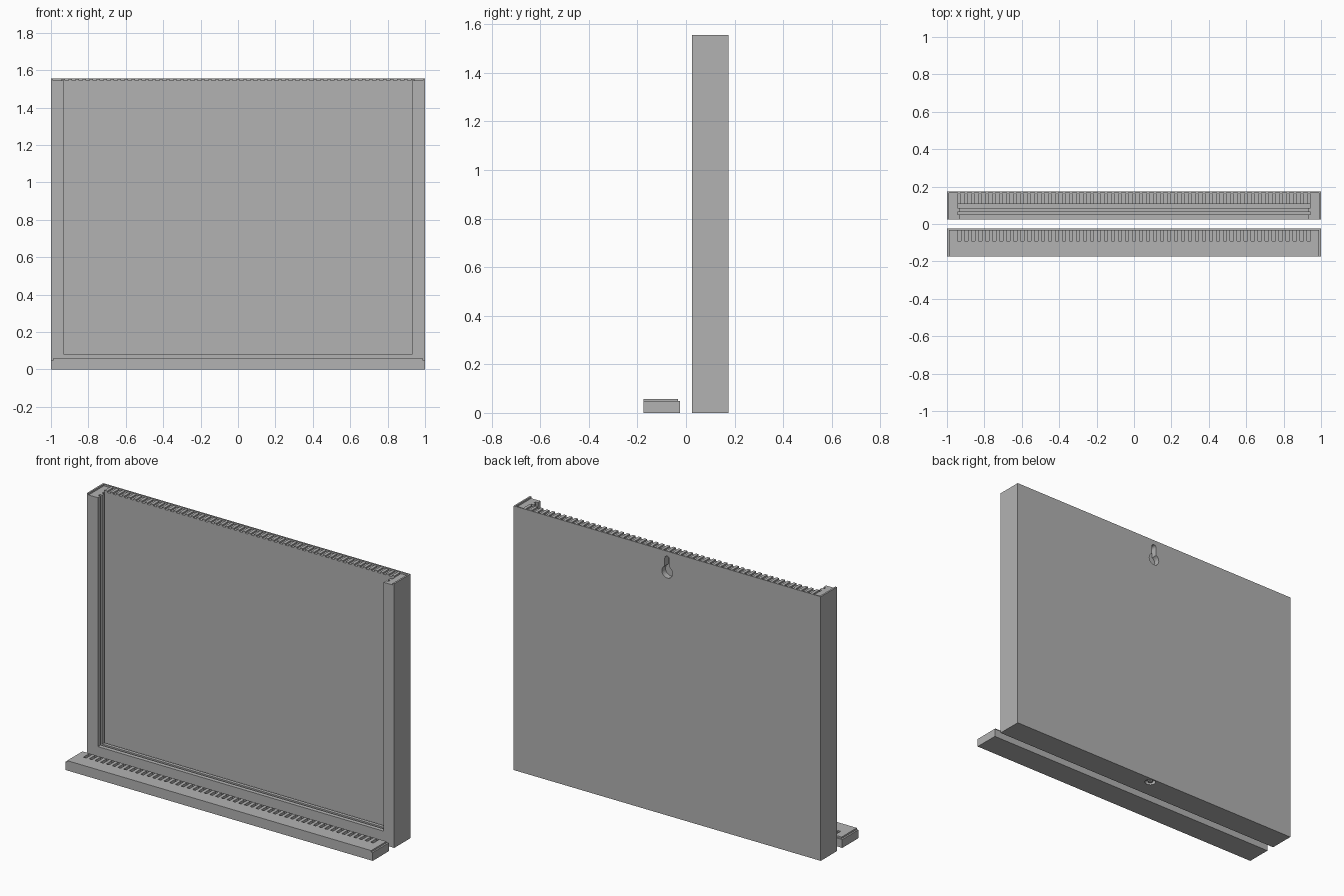
import bpy, bmesh
from math import pi, cos, sin

cube = bpy.data.objects.get("Cube")
if cube:
    bpy.data.objects.remove(cube, do_unlink=True)

grey = bpy.data.materials.new("grey_plastic")
grey.use_nodes = True
tone = (0.448, 0.448, 0.448, 1)
grey.diffuse_color = tone
grey.node_tree.nodes["Principled BSDF"].inputs["Base Color"].default_value = tone


def make_object(name, bm):
    bmesh.ops.recalc_face_normals(bm, faces=bm.faces)
    mesh = bpy.data.meshes.new(name)
    bm.to_mesh(mesh)
    bm.free()
    mesh.materials.append(grey)
    obj = bpy.data.objects.new(name, mesh)
    bpy.context.collection.objects.link(obj)
    return obj


def add_box(bm, x, y, z):
    for v in bmesh.ops.create_cube(bm, size=1)["verts"]:
        v.co = [lo + (c + 0.5) * (hi - lo) for c, (lo, hi) in zip(v.co, (x, y, z))]


def box(name, x, y, z):
    bm = bmesh.new()
    add_box(bm, x, y, z)
    return make_object(name, bm)


def add_prism(bm, outline, depth):
    """Extrude a closed outline of points along the depth vector."""
    face = bm.faces.new([bm.verts.new(p) for p in outline])
    new = bmesh.ops.extrude_face_region(bm, geom=[face])["geom"]
    bmesh.ops.translate(bm, vec=depth,
                        verts=[g for g in new if isinstance(g, bmesh.types.BMVert)])
    bm.faces.ensure_lookup_table()
    if not face.is_valid or len(face.link_loops if hasattr(face, "link_loops") else []) == 0:
        return


def prism(name, outline, depth):
    bm = bmesh.new()
    add_prism(bm, outline, depth)
    return make_object(name, bm)


def cut(target, cutter):
    mod = target.modifiers.new("cut", "BOOLEAN")
    mod.operation = "DIFFERENCE"
    mod.solver = "EXACT"
    mod.object = cutter
    cutter.hide_render = True
    with bpy.context.temp_override(object=target, active_object=target,
                                   selected_objects=[target]):
        bpy.ops.object.modifier_apply(modifier=mod.name)
    bpy.data.objects.remove(cutter, do_unlink=True)


HEIGHT, RIM_BASE = 1.555, 1.545
ABOVE = HEIGHT + 0.1
PITCH, COUNT = 0.0374, 51
SPOTS = [(i - (COUNT - 1) / 2) * PITCH for i in range(COUNT)]

# Case: open front, raised rim at the sides and back, two panel grooves
case = box("case", (-1, 1), (0.025, 0.175), (0, HEIGHT))
cut(case, box("rim_cutter", (-0.99, 0.99), (0, 0.167), (RIM_BASE, ABOVE)))
cut(case, box("opening_cutter", (-0.93, 0.93), (0, 0.108), (0.08, ABOVE)))
for near, far in ((0.05, 0.065), (0.085, 0.108)):
    cut(case, box("groove_cutter", (-0.945, 0.945), (near, far), (0.065, ABOVE)))

# Keyhole hanger in the back: round hole with a narrow slot above it
R, HALF, HOLE_Z = 0.035, 0.016, 1.432
arc = [pi * (0.65 + 1.7 * i / 24) for i in range(25)]
keyhole = [(R * cos(a), 0.14, HOLE_Z + R * sin(a)) for a in arc]
keyhole += [(HALF * cos(a), 0.14, 1.51 + HALF * sin(a))
            for a in [pi * i / 10 for i in range(11)]]
cut(case, prism("keyhole_cutter", keyhole, (0, 0.1, 0)))

# Round recess with a boss under the case
circle = [(cos(2 * pi * i / 24), sin(2 * pi * i / 24)) for i in range(24)]
cut(case, prism("recess_cutter", [(0.03 * c, 0.142 + 0.03 * s, -0.05) for c, s in circle],
                (0, 0, 0.07)))
prism("recess_boss", [(0.014 * c, 0.142 + 0.014 * s, 0.002) for c, s in circle], (0, 0, 0.02))

# Row of round-backed teeth on top of the back wall
bm = bmesh.new()
for x in SPOTS:
    w = 0.009
    outline = [(x - w, 0.108, RIM_BASE - 0.002), (x + w, 0.108, RIM_BASE - 0.002)]
    outline += [(x + w * cos(pi * i / 6), 0.157 + w * sin(pi * i / 6), RIM_BASE - 0.002)
                for i in range(7)]
    add_prism(bm, outline, (0, 0, HEIGHT - RIM_BASE + 0.001))
make_object("case_teeth", bm)

# Lid: stepped edge at the sides and back, with slots that take the teeth
lid = box("lid", (-1, 1), (-0.175, -0.025), (0, 0.058))
for side in (-1, 1):
    cut(lid, box("step_cutter", sorted((side * 0.99, side * 1.1)), (-0.3, 0.01), (0.049, 0.1)))
cut(lid, box("step_cutter", (-1.1, 1.1), (-0.033, 0.01), (0.049, 0.1)))
bm = bmesh.new()
for x in SPOTS:
    add_box(bm, (x - 0.009, x + 0.009), (-0.09, -0.036), (0.035, 0.1))
cut(lid, make_object("slot_cutter", bm))
